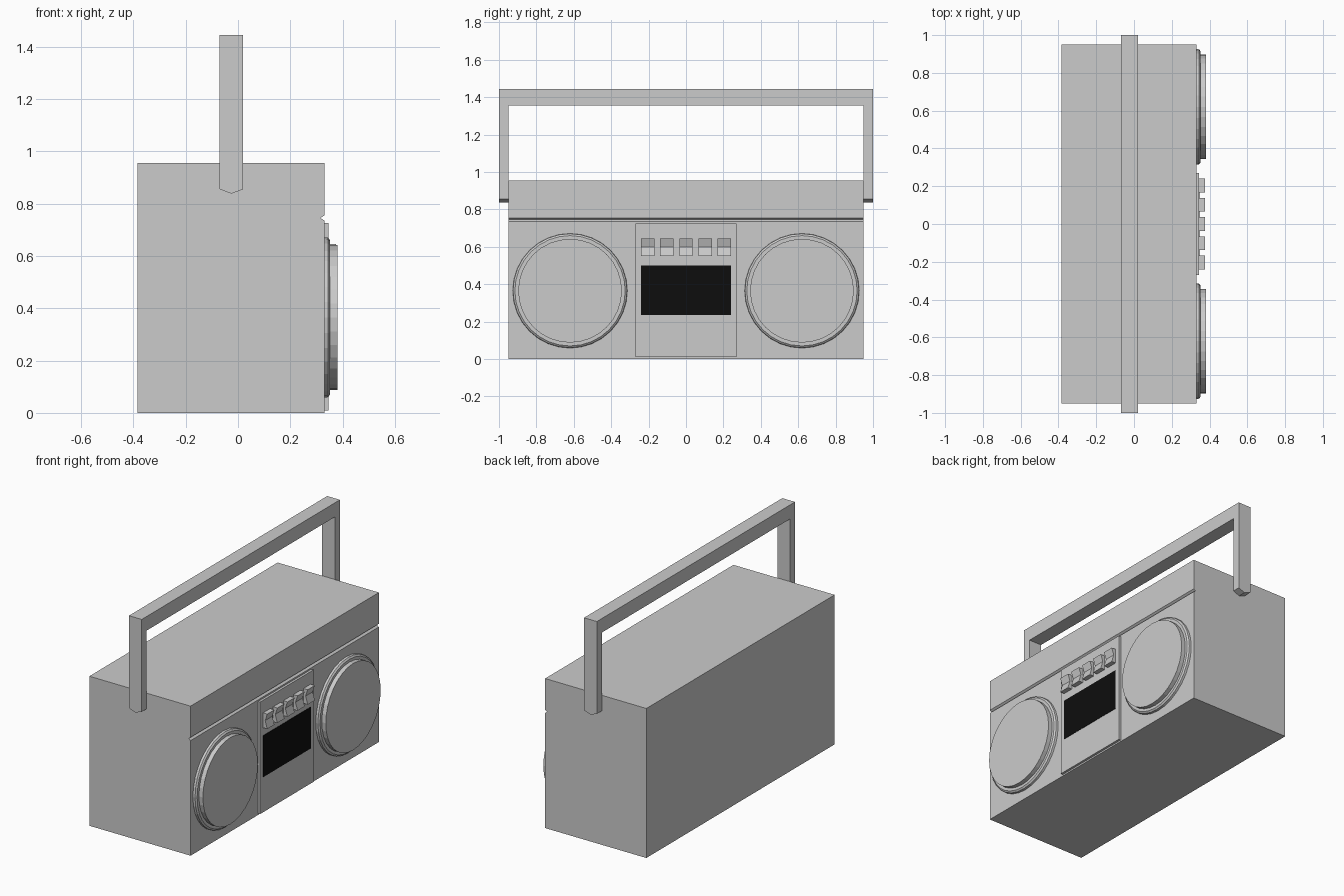
import bpy, bmesh, math

if "Cube" in bpy.data.objects:
    bpy.data.objects.remove(bpy.data.objects["Cube"])


def make_object(name, bm, material=None):
    bmesh.ops.recalc_face_normals(bm, faces=bm.faces)
    mesh = bpy.data.meshes.new(name)
    bm.to_mesh(mesh)
    bm.free()
    obj = bpy.data.objects.new(name, mesh)
    bpy.context.collection.objects.link(obj)
    if material:
        mesh.materials.append(material)
    return obj


def extrude_xz(name, profile, y0, y1, material=None):
    """Extrude an (x, z) outline along y."""
    bm = bmesh.new()
    face = bm.faces.new([bm.verts.new((x, y0, z)) for x, z in profile])
    moved = bmesh.ops.extrude_face_region(bm, geom=[face])["geom"]
    verts = [v for v in moved if isinstance(v, bmesh.types.BMVert)]
    bmesh.ops.translate(bm, verts=verts, vec=(0, y1 - y0, 0))
    return make_object(name, bm, material)


def box(name, x0, x1, y0, y1, z0, z1, material=None):
    return extrude_xz(name, [(x0, z0), (x1, z0), (x1, z1), (x0, z1)], y0, y1, material)


def stepped_disc(name, y, z, steps, sides=32):
    """Turn (x, radius) steps around an axis along x."""
    bm = bmesh.new()
    rings = []
    for x, r in steps:
        rings.append([bm.verts.new((x, y + r * math.cos(2 * math.pi * i / sides),
                                    z + r * math.sin(2 * math.pi * i / sides)))
                      for i in range(sides)])
    for a, b in zip(rings, rings[1:]):
        for i in range(sides):
            j = (i + 1) % sides
            bm.faces.new((a[i], a[j], b[j], b[i]))
    bm.faces.new(rings[0])
    bm.faces.new(rings[-1])
    return make_object(name, bm)


black = bpy.data.materials.new("black_glass")
black.diffuse_color = (0.004, 0.004, 0.004, 1)
black.use_nodes = True
black.node_tree.nodes["Principled BSDF"].inputs["Base Color"].default_value = black.diffuse_color

# Case with a V groove across its speaker side
extrude_xz("case", [(-0.385, 0), (0.33, 0), (0.33, 0.735), (0.316, 0.745),
                    (0.33, 0.755), (0.33, 0.955), (-0.385, 0.955)], -0.95, 0.95)

# Speakers
for side, label in ((-1, "left"), (1, "right")):
    stepped_disc("speaker_" + label, side * 0.62, 0.365,
                 [(0.325, 0.307), (0.344, 0.305), (0.352, 0.295),
                  (0.352, 0.277), (0.38, 0.277)])

# Centre panel and cassette window
box("centre_panel", 0.325, 0.345, -0.27, 0.27, 0.01, 0.725)
box("cassette_window", 0.335, 0.347, -0.24, 0.24, 0.235, 0.5, black)

# Push buttons with a dished face
for i in range(5):
    y = (i - 2) * 0.102
    extrude_xz("button_%d" % (i + 1), [(0.34, 0.55), (0.375, 0.55), (0.36, 0.6),
                                       (0.375, 0.645), (0.34, 0.645)],
               y - 0.036, y + 0.036)

# Carrying handle: two pointed legs and a top bar
leg = [(-0.07, 0.855), (-0.025, 0.838), (0.02, 0.855), (0.02, 1.355), (-0.07, 1.355)]
extrude_xz("handle_leg_left", leg, -1.0, -0.95)
extrude_xz("handle_leg_right", leg, 0.95, 1.0)
box("handle_bar", -0.07, 0.02, -1.0, 1.0, 1.355, 1.445)
